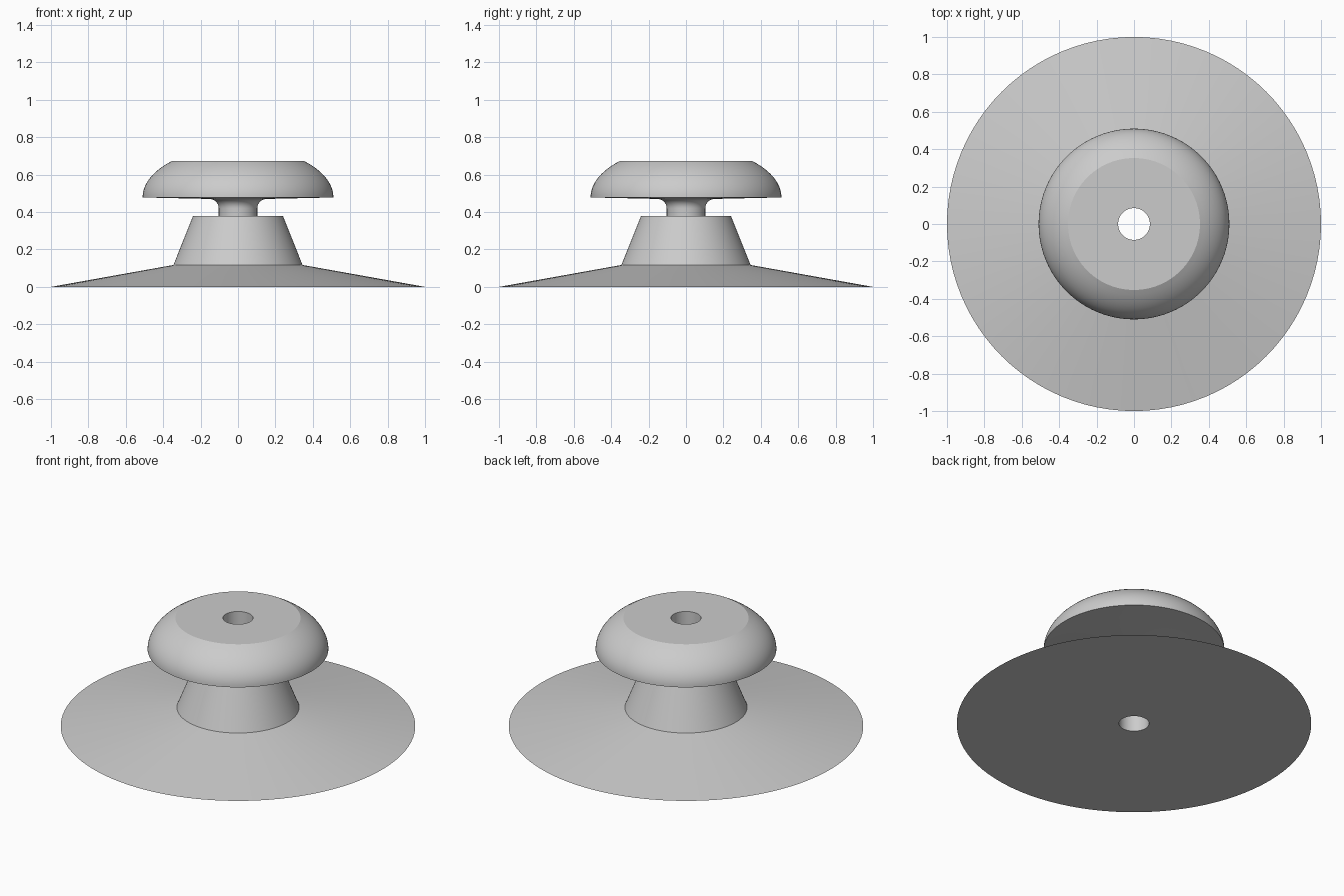
import bpy
import bmesh
from math import sin, cos, pi, sqrt, radians

cube = bpy.data.objects.get("Cube")
if cube:
    bpy.data.objects.remove(cube, do_unlink=True)

SEGMENTS = 96
BORE = 0.085

grey = bpy.data.materials.new("light grey")
grey.use_nodes = True
colour = (0.6, 0.6, 0.6, 1)
grey.diffuse_color = colour
grey.node_tree.nodes["Principled BSDF"].inputs["Base Color"].default_value = colour


def lathe(name, profile):
    """Revolve a closed (radius, height) outline around z."""
    bm = bmesh.new()
    rings = []
    for i in range(SEGMENTS):
        a = 2 * pi * i / SEGMENTS
        rings.append([bm.verts.new((r * cos(a), r * sin(a), z)) for r, z in profile])
    for i, ring in enumerate(rings):
        after = rings[(i + 1) % SEGMENTS]
        for j in range(len(profile)):
            k = (j + 1) % len(profile)
            bm.faces.new((ring[j], after[j], after[k], ring[k]))
    bmesh.ops.recalc_face_normals(bm, faces=bm.faces)
    mesh = bpy.data.meshes.new(name)
    bm.to_mesh(mesh)
    bm.free()
    mesh.materials.append(grey)
    obj = bpy.data.objects.new(name, mesh)
    bpy.context.collection.objects.link(obj)
    bpy.ops.object.select_all(action='DESELECT')
    obj.select_set(True)
    bpy.context.view_layer.objects.active = obj
    bpy.ops.object.shade_smooth_by_angle(angle=radians(20))
    return obj


# Wide shallow flange and tapered hub
base = [(BORE, 0), (1, 0), (0.345, 0.117), (0.24, 0.38)]

# Narrow neck flaring into the cap
neck_radius, flare = 0.103, 0.05
neck = [(neck_radius, 0.38)]
for i in range(9):
    a = pi / 2 * i / 8
    neck.append((neck_radius + flare * (1 - cos(a)), 0.42 + flare * sin(a)))

# Domed cap cut flat on top
rim, rim_z, top_z, dome_height = 0.51, 0.478, 0.673, 0.27
cap = []
for i in range(15):
    z = rim_z + (top_z - rim_z) * i / 14
    cap.append((rim * sqrt(1 - ((z - rim_z) / dome_height) ** 2), z))

lathe("flanged_knob", base + neck + cap + [(BORE, top_z)])
